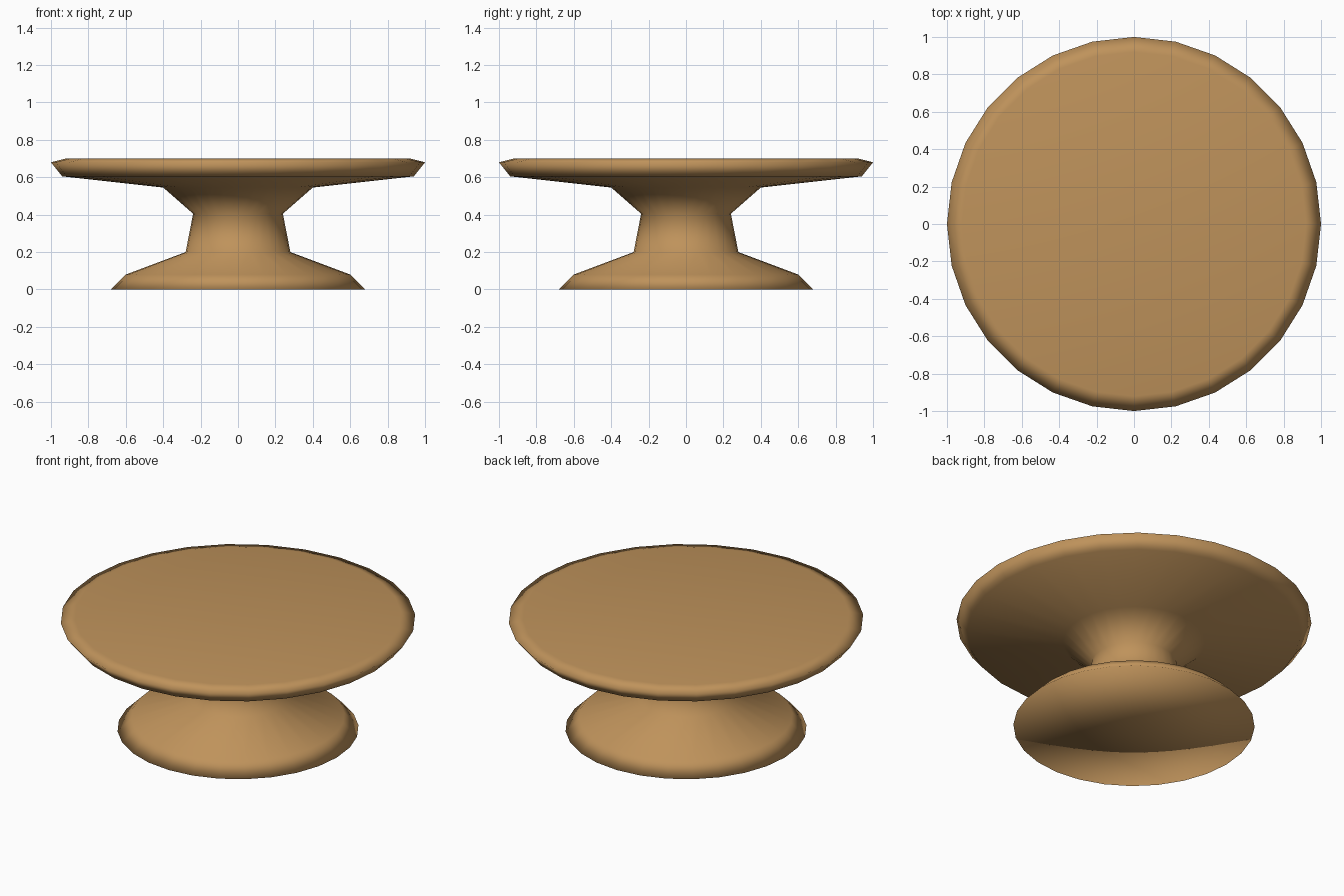
import bpy
import bmesh
import math

if "Cube" in bpy.data.objects:
    bpy.data.objects.remove(bpy.data.objects["Cube"], do_unlink=True)

SEGMENTS = 28

# Warm wood material
wood = bpy.data.materials.new("warm_wood")
wood.use_nodes = True
colour = (0.52, 0.29, 0.105, 1)
wood.diffuse_color = colour
wood.node_tree.nodes["Principled BSDF"].inputs["Base Color"].default_value = colour


def lathe(name, profile, material):
    """Turn a (radius, height) profile, listed bottom to top, around z."""
    bm = bmesh.new()
    points = [bm.verts.new((r, 0, z)) for r, z in profile]
    edges = [bm.edges.new(pair) for pair in zip(points, points[1:])]
    bmesh.ops.spin(bm, geom=points + edges, axis=(0, 0, 1), cent=(0, 0, 0),
                   angle=math.tau, steps=SEGMENTS)
    bmesh.ops.remove_doubles(bm, verts=bm.verts, dist=0.0005)
    bmesh.ops.recalc_face_normals(bm, faces=bm.faces)
    for face in bm.faces:
        face.smooth = True
    mesh = bpy.data.meshes.new(name)
    bm.to_mesh(mesh)
    bm.free()
    mesh.materials.append(material)
    obj = bpy.data.objects.new(name, mesh)
    bpy.context.collection.objects.link(obj)
    return obj


# Turned pedestal: flared foot, waisted stem and slightly dished plate
foot = [(0, 0), (0.68, 0), (0.6, 0.08)]
stem = [(0.28, 0.2), (0.24, 0.405), (0.4, 0.545)]
plate = [(0.94, 0.605), (1, 0.68), (0.92, 0.7), (0, 0.67)]
lathe("pedestal_stand", foot + stem + plate, wood)
